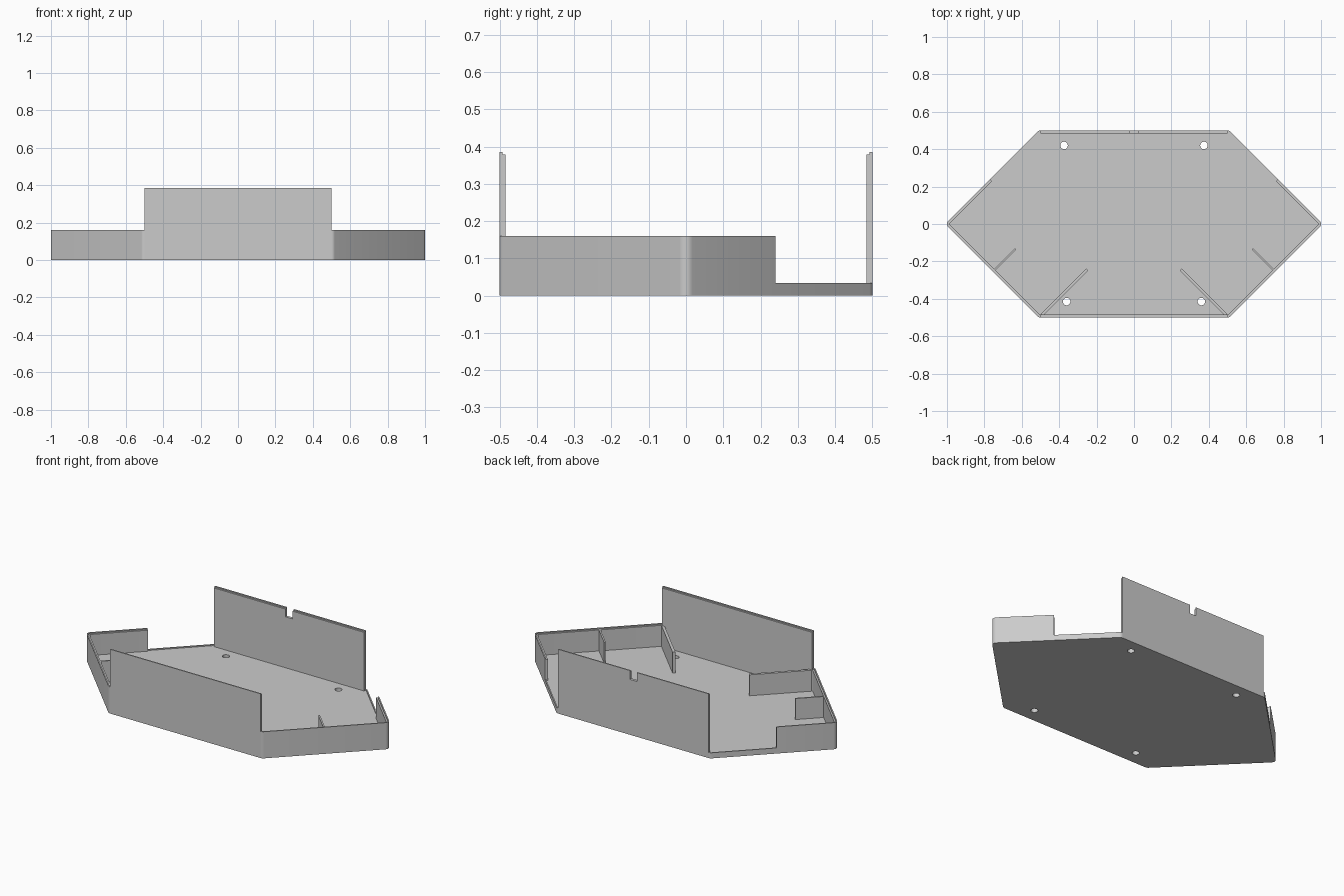
import bpy, bmesh, math
from mathutils import Vector

old = bpy.data.objects.get("Cube")
if old:
    bpy.data.objects.remove(old, do_unlink=True)

R = 0.025            # corner radius
WALL = 0.016         # wall thickness
LIP, STEP = 0.007, 0.0065   # thin raised outer lip on every rim
FLOOR = 0.027
Q = math.pi / 4

grey = bpy.data.materials.new("matte_grey")
grey.use_nodes = True
grey.diffuse_color = (0.6, 0.6, 0.6, 1)
bsdf = grey.node_tree.nodes["Principled BSDF"]
bsdf.inputs["Base Color"].default_value = (0.6, 0.6, 0.6, 1)
bsdf.inputs["Roughness"].default_value = 0.8


def finish(name, bm, mirror=False):
    bmesh.ops.recalc_face_normals(bm, faces=bm.faces[:])
    mesh = bpy.data.meshes.new(name)
    bm.to_mesh(mesh)
    bm.free()
    mesh.materials.append(grey)
    ob = bpy.data.objects.new(name, mesh)
    bpy.context.scene.collection.objects.link(ob)
    bpy.ops.object.select_all(action='DESELECT')
    ob.select_set(True)
    bpy.context.view_layer.objects.active = ob
    bpy.ops.object.shade_smooth_by_angle(angle=math.radians(30))
    if mirror:
        ob.modifiers.new("mirror", 'MIRROR')
    return ob


def prism(name, pts, z0, z1, mirror=False):
    bm = bmesh.new()
    face = bm.faces.new([bm.verts.new((x, y, z0)) for x, y in pts])
    top = bmesh.ops.extrude_face_region(bm, geom=[face])["geom"]
    bmesh.ops.translate(bm, vec=(0, 0, z1 - z0),
                        verts=[v for v in top if isinstance(v, bmesh.types.BMVert)])
    return finish(name, bm, mirror)


# Outline nodes: (centre x, centre y, outward angle); a point lies R - inset out
def point(node, inset):
    x, y, a = node
    return x + (R - inset) * math.cos(a), y + (R - inset) * math.sin(a)


def arc(x, y, a0, a1, n=5):
    return [(x, y, a0 + (a1 - a0) * i / n) for i in range(n + 1)]


def wall(name, nodes, height, mirror=False):
    """Sweep the stepped wall section along outline nodes."""
    section = [(0, 0), (0, height), (LIP, height), (LIP, height - STEP),
               (WALL, height - STEP), (WALL, 0)]
    bm = bmesh.new()
    rings = [[bm.verts.new((*point(n, d), z)) for d, z in section] for n in nodes]
    for a, b in zip(rings, rings[1:]):
        for i in range(len(section)):
            j = (i + 1) % len(section)
            bm.faces.new((a[i], a[j], b[j], b[i]))
    bm.faces.new(rings[0])
    bm.faces.new(rings[-1])
    return finish(name, bm, mirror)


front_corner = arc(0.5, R - 0.5, -2 * Q, -Q)
tip = arc(1 - R, 0, -Q, Q)
back_corner = arc(0.5, 0.5 - R, Q, 2 * Q)
end_y = 0.24 - R * math.sin(Q)
wall_end = (1 - R - end_y, end_y, Q)

# Floor panel with four screw holes
half = front_corner + tip + back_corner
outline = [point(n, WALL) for n in half]
outline += [(-x, y) for x, y in reversed(outline)]
floor = prism("floor", outline, 0, FLOOR)
for hx, hy in ((0.374, 0.42), (-0.374, 0.42), (0.36, -0.415), (-0.36, -0.415)):
    bpy.ops.mesh.primitive_cylinder_add(vertices=32, radius=0.02, depth=0.2,
                                        location=(hx, hy, 0))
    cutter = bpy.context.object
    cutter.hide_render = True
    bpy.context.view_layer.objects.active = floor
    mod = floor.modifiers.new("screw_hole", 'BOOLEAN')
    mod.operation, mod.object, mod.solver = 'DIFFERENCE', cutter, 'EXACT'
    bpy.ops.object.modifier_apply(modifier=mod.name)
    bpy.data.objects.remove(cutter, do_unlink=True)

# Side walls, and the low open rim behind them
wall("side_walls", front_corner + tip + [wall_end], 0.16, mirror=True)
wall("low_rims", [wall_end] + back_corner, 0.0335, mirror=True)

# Tall front wall, and tall back wall with a notch in the middle
wall("front_wall", [(-0.5, R - 0.5, -2 * Q), (0.5, R - 0.5, -2 * Q)], 0.386)
back_y, notch = 0.5 - R, 0.023
wall("back_wall", [(notch, back_y, 2 * Q), (0.5, back_y, 2 * Q)], 0.386, mirror=True)
prism("back_notch_base", [(-notch, 0.5 - WALL), (notch, 0.5 - WALL),
                          (notch, 0.5), (-notch, 0.5)], 0, 0.333)


# Diagonal dividers standing on the floor
def divider(name, start, end, thick):
    a, b = Vector(start), Vector(end)
    d = (b - a).normalized()
    s = Vector((-d.y, d.x)) * thick / 2
    prism(name, [a + s, b + s, b - s, a - s], FLOOR, 0.153, mirror=True)


divider("long_dividers", (0.492, -0.485), (0.25, -0.243), 0.016)
divider("short_dividers", (0.746, -0.246), (0.633, -0.133), 0.009)
